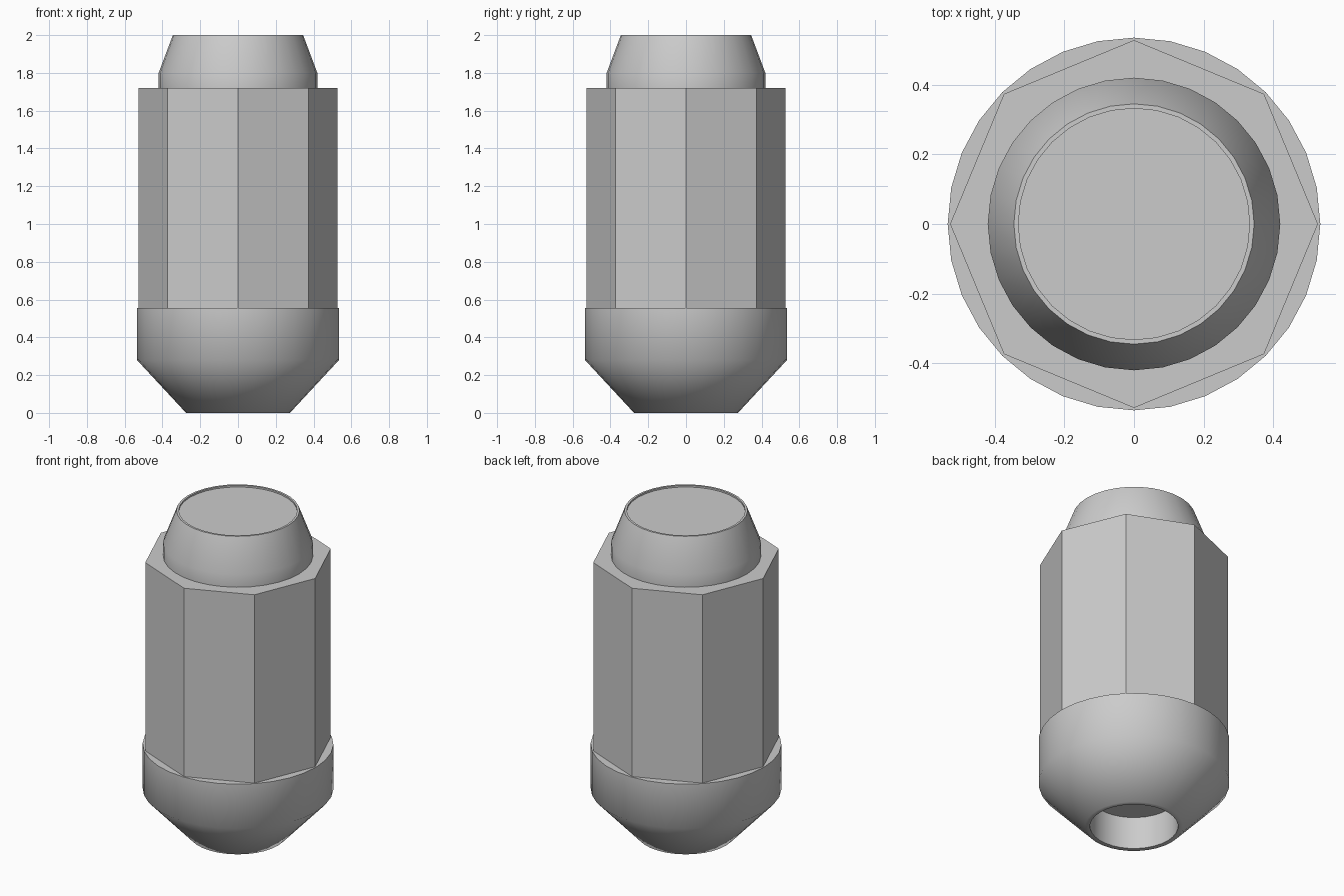
import bpy, bmesh, math

if "Cube" in bpy.data.objects:
    bpy.data.objects.remove(bpy.data.objects["Cube"])


def lathe(name, profile, sides, smooth_angle=None):
    """Spin an (radius, z) profile about z; radius 0 closes with a flat disc."""
    bm = bmesh.new()
    rings = []
    for r, z in profile:
        rings.append([bm.verts.new((r * math.cos(2 * math.pi * i / sides),
                                    r * math.sin(2 * math.pi * i / sides), z))
                      for i in range(sides)] if r > 0 else None)
    for a, b in zip(rings, rings[1:]):
        if a is None:
            bm.faces.new(b[::-1])
        elif b is None:
            bm.faces.new(a)
        else:
            for i in range(sides):
                j = (i + 1) % sides
                bm.faces.new((a[i], a[j], b[j], b[i]))
    mesh = bpy.data.meshes.new(name)
    bm.to_mesh(mesh)
    bm.free()
    obj = bpy.data.objects.new(name, mesh)
    bpy.context.collection.objects.link(obj)
    if smooth_angle:
        bpy.ops.object.select_all(action='DESELECT')
        obj.select_set(True)
        bpy.context.view_layer.objects.active = obj
        bpy.ops.object.shade_smooth_by_angle(angle=math.radians(smooth_angle))
    return obj


# Conical seat with the blind hole underneath
lathe("conical_seat", [(0, 0.2), (0.247, 0.2), (0.247, 0), (0.275, 0),
                       (0.535, 0.28), (0.535, 0.555), (0.45, 0.555)], 32, 50)

# Flat-sided octagonal wrench body, corners on the axes
lathe("octagonal_body", [(0.528, 0.555), (0.528, 1.72), (0.42, 1.72)], 8)

# Tapered cap with a thin raised rim around the top disc
lathe("tapered_cap", [(0.42, 1.72), (0.42, 1.8), (0.345, 2.0),
                      (0.332, 2.0), (0.332, 1.99), (0, 1.99)], 32, 50)
